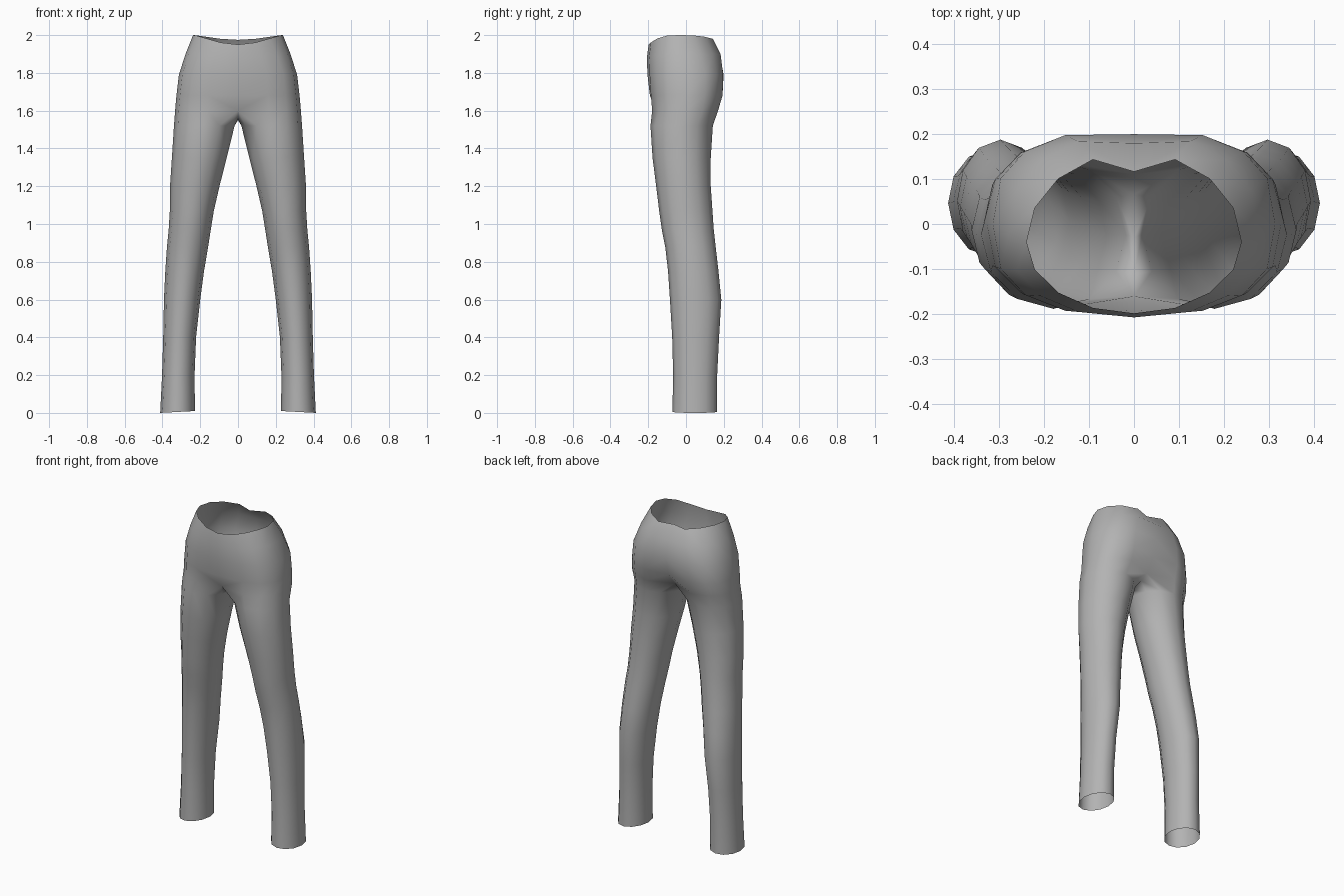
import bpy
import bmesh
from math import sin, cos, radians, copysign

if "Cube" in bpy.data.objects:
    bpy.data.objects.remove(bpy.data.objects["Cube"])

fabric = bpy.data.materials.new("grey_fabric")
fabric.diffuse_color = (0.45, 0.45, 0.45, 1)
fabric.use_nodes = True
fabric.node_tree.nodes["Principled BSDF"].inputs["Base Color"].default_value = fabric.diffuse_color

ARC = 9  # points on half of the hip, front seam to back seam

# Leg rings: height, inner x, outer x, front y, back y
LEG = [
    (0.005, 0.228, 0.412, -0.072, 0.165),
    (0.20, 0.230, 0.402, -0.068, 0.165),
    (0.40, 0.222, 0.396, -0.073, 0.175),
    (0.60, 0.200, 0.392, -0.085, 0.187),
    (0.75, 0.180, 0.385, -0.095, 0.172),
    (0.88, 0.158, 0.376, -0.110, 0.157),
    (0.97, 0.144, 0.367, -0.128, 0.147),
    (1.07, 0.128, 0.361, -0.142, 0.140),
    (1.20, 0.098, 0.360, -0.158, 0.131),
    (1.35, 0.060, 0.350, -0.177, 0.131),
    (1.52, 0.018, 0.339, -0.188, 0.142),
]

# Hip rings: height, half width, front y, back y, widest y, squareness,
# front seam inset, back seam inset, front drop, back drop
HIP = [
    (1.60, 0.333, -0.190, 0.180, 0.00, 0.75, 0.030, 0.070, 0.00, 0.00),
    (1.68, 0.326, -0.197, 0.205, 0.00, 0.75, 0.006, 0.030, 0.00, 0.00),
    (1.79, 0.313, -0.204, 0.209, 0.00, 0.75, 0.000, 0.010, 0.00, 0.00),
    (1.90, 0.278, -0.207, 0.197, -0.02, 0.85, 0.000, 0.018, 0.02, 0.00),
    (2.00, 0.238, -0.198, 0.158, -0.04, 1.00, 0.000, 0.042, 0.05, 0.025),
]


def leg_ring(z, xi, xo, yf, yb):
    cx, cy, rx, ry = (xi + xo) / 2, (yf + yb) / 2, (xo - xi) / 2, (yb - yf) / 2
    angles = [radians(-120 + 30 * i) for i in range(12)]
    tilt = 0.005 if z < 0.01 else 0
    return [(cx + rx * cos(a), cy + ry * sin(a), z - tilt * cos(a)) for a in angles]


def hip_arc(z, w, yf, yb, yc, p, inset_f, inset_b, drop_f, drop_b):
    points = []
    for i in range(ARC):
        a = radians(-90 + 180 * i / (ARC - 1))
        s, c = sin(a), max(cos(a), 0)
        x = 0 if i in (0, ARC - 1) else w * c ** p
        reach = (yb - yc) if s > 0 else (yc - yf)
        y = yc + copysign(abs(s) ** p, s) * reach
        if i == 0:
            y += inset_f
        elif i == ARC - 1:
            y -= inset_b
        drop = drop_f if s < 0 else drop_b
        points.append((x, y, z - drop * abs(s) ** 3))
    return points


def bridge(bm, lower, upper, closed):
    n = len(lower)
    for i in range(n if closed else n - 1):
        j = (i + 1) % n
        bm.faces.new((lower[i], lower[j], upper[j], upper[i]))


bm = bmesh.new()


def add(points):
    return [bm.verts.new(p) for p in points]


# Leg tube
legs = [add(leg_ring(*row)) for row in LEG]
# Hip shell, open at the waist
hips = [add(hip_arc(*row)) for row in HIP]
# Seam running under the crotch, back to front
crotch = add([(0, 0.065, 1.572), (0, -0.03, 1.55), (0, -0.11, 1.56)])

for a, b in zip(legs, legs[1:]):
    bridge(bm, a, b, True)
bridge(bm, legs[-1], hips[0] + crotch, True)
for a, b in zip(hips, hips[1:]):
    bridge(bm, a, b, False)

mesh = bpy.data.meshes.new("trousers")
bm.to_mesh(mesh)
bm.free()
mesh.materials.append(fabric)
for face in mesh.polygons:
    face.use_smooth = True

trousers = bpy.data.objects.new("trousers", mesh)
bpy.context.collection.objects.link(trousers)

# Second leg and other half of the hips
mirror = trousers.modifiers.new("mirror", 'MIRROR')
mirror.use_axis[0] = True
mirror.use_clip = True
mirror.merge_threshold = 0.001
